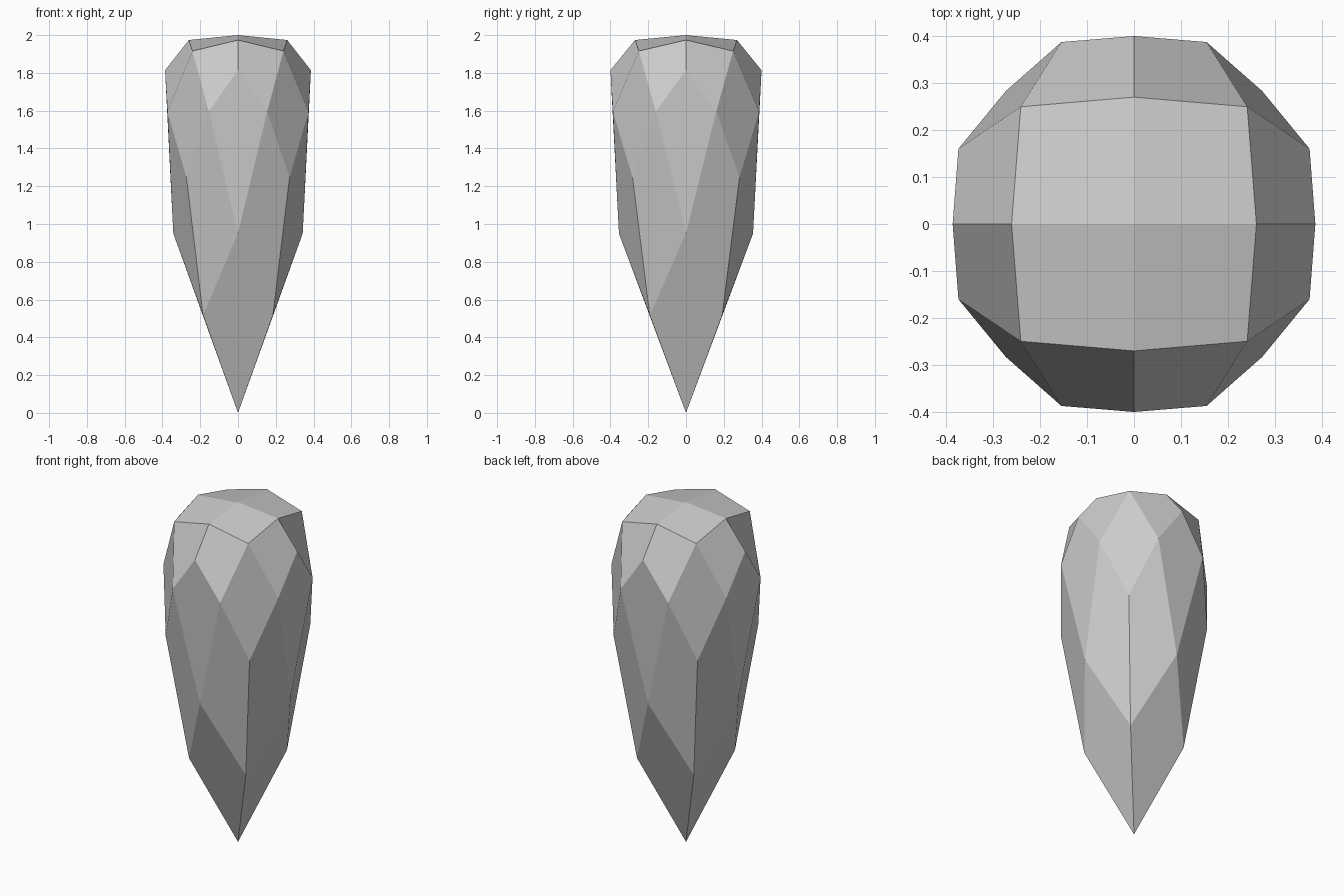
import bpy, bmesh
from math import cos, sin, pi, atan2

cube = bpy.data.objects.get("Cube")
if cube:
    bpy.data.objects.remove(cube, do_unlink=True)

mat = bpy.data.materials.new("stone grey")
mat.use_nodes = True
grey = (0.6, 0.6, 0.6, 1)
mat.diffuse_color = grey
mat.node_tree.nodes["Principled BSDF"].inputs["Base Color"].default_value = grey

WIDTH = 0.965  # slightly narrower across x than y
bm = bmesh.new()


def ring(radius, z, turn):
    """Four corners around the axis, turned by an angle."""
    return [bm.verts.new((WIDTH * radius * cos(turn + k * pi / 2),
                          radius * sin(turn + k * pi / 2), z)) for k in range(4)]


# Rings of facet corners, from crown to point
side, diagonal = 0, pi / 4
shoulder = atan2(0.16, 0.387)
top = bm.verts.new((0, 0, 2))
crown_side = ring(0.27, 1.974, side)
crown_corner = ring(0.353, 1.916, diagonal)
girdle_side = ring(0.4, 1.814, side)
girdle_left = ring(0.419, 1.595, shoulder)
girdle_right = ring(0.419, 1.595, -shoulder)
waist = ring(0.4, 1.247, diagonal)
lower_side = ring(0.355, 0.95, side)
lower_corner = ring(0.271, 0.517, diagonal)
tip = bm.verts.new((0, 0, 0))

# Eight four-sided facets for each quarter
for k in range(4):
    n, p = (k + 1) % 4, k - 1
    for facet in (
        (top, crown_side[k], crown_corner[k], crown_side[n]),
        (crown_side[k], girdle_side[k], girdle_left[k], crown_corner[k]),
        (crown_side[k], crown_corner[p], girdle_right[k], girdle_side[k]),
        (crown_corner[k], girdle_left[k], waist[k], girdle_right[n]),
        (girdle_side[k], girdle_right[k], lower_side[k], girdle_left[k]),
        (girdle_left[k], lower_side[k], lower_corner[k], waist[k]),
        (girdle_right[k], waist[p], lower_corner[p], lower_side[k]),
        (lower_side[k], lower_corner[p], tip, lower_corner[k]),
    ):
        bm.faces.new(facet)
bmesh.ops.recalc_face_normals(bm, faces=bm.faces)

mesh = bpy.data.meshes.new("faceted_shard")
bm.to_mesh(mesh)
bm.free()
mesh.materials.append(mat)
bpy.context.collection.objects.link(bpy.data.objects.new("faceted_shard", mesh))
